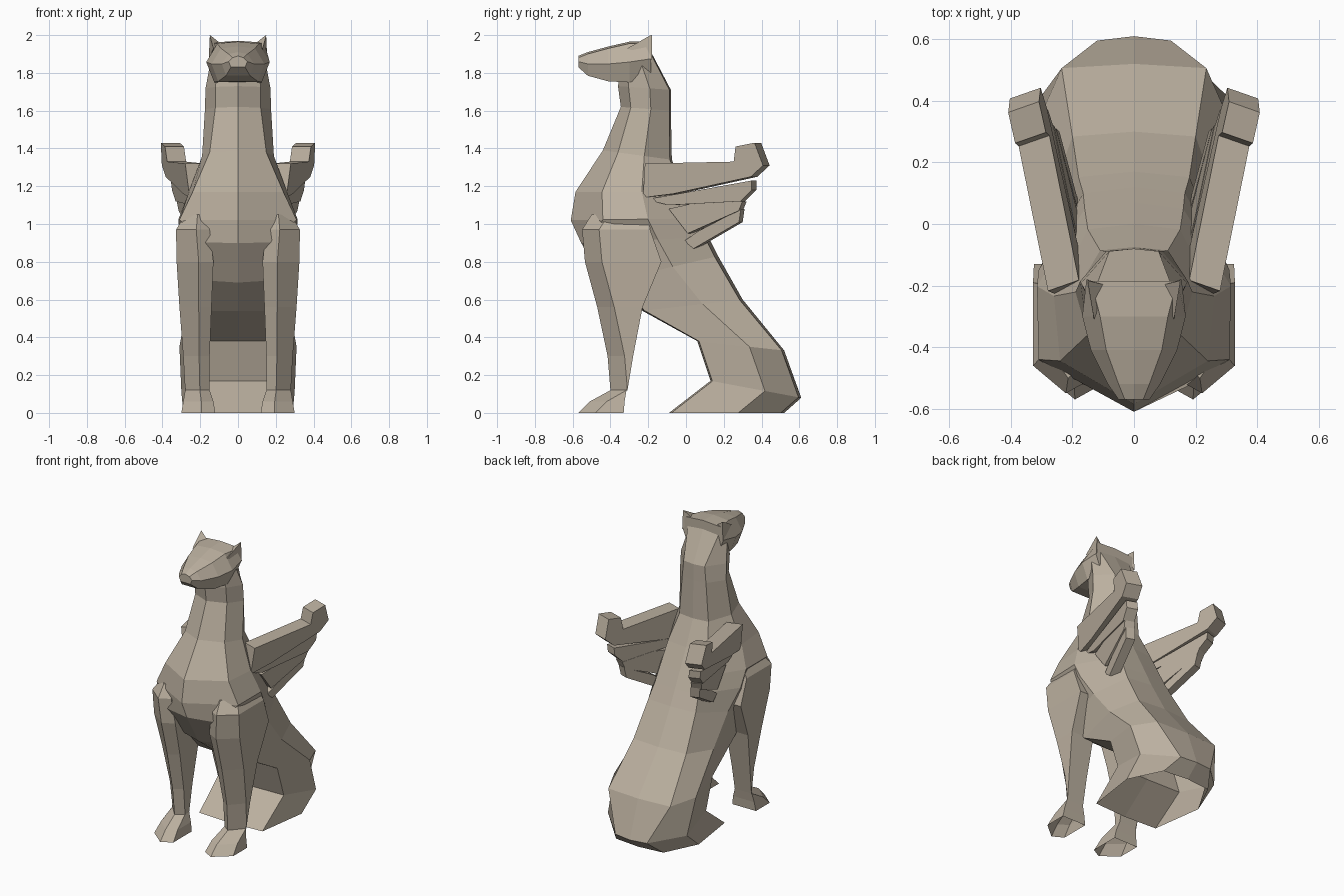
import bpy, bmesh

stone = bpy.data.materials.new("warm grey stone")
stone.diffuse_color = (0.50, 0.435, 0.35, 1)


def loft(name, rings, flip=1, cap_end=True):
    """Skin equal-length point rings and cap the ends; flip=-1 mirrors in x."""
    bm = bmesh.new()
    vs = [[bm.verts.new((p[0] * flip, p[1], p[2])) for p in r] for r in rings]
    n = len(vs[0])
    for a, b in zip(vs, vs[1:]):
        for i in range(n):
            j = (i + 1) % n
            bm.faces.new((a[i], a[j], b[j], b[i]))
    bm.faces.new(vs[0])
    end = bm.faces.new(vs[-1])
    bmesh.ops.recalc_face_normals(bm, faces=bm.faces)
    if not cap_end:
        bm.faces.remove(end)
    me = bpy.data.meshes.new(name)
    bm.to_mesh(me)
    bm.free()
    me.materials.append(stone)
    ob = bpy.data.objects.new(name, me)
    bpy.context.collection.objects.link(ob)
    return ob


def symmetric(half):
    """Close a half ring (first and last points on x = 0) by mirroring."""
    return half + [(-x, y, z) for x, y, z in half[-2:0:-1]]


# Body: tilted rings from the neck down to the open-bottomed seat
# front y, front z, back y, back z, front-corner t, front / side / back half widths
body = [
    (-0.34, 1.84, -0.19, 1.92, 0.20, 0.10, 0.14, 0.12),
    (-0.36, 1.73, -0.08, 1.71, 0.20, 0.12, 0.172, 0.08),
    (-0.345, 1.62, -0.08, 1.60, 0.20, 0.12, 0.175, 0.09),
    (-0.44, 1.39, -0.075, 1.34, 0.22, 0.15, 0.19, 0.11),
    (-0.585, 1.17, 0.00, 1.17, 0.24, 0.24, 0.26, 0.15),
    (-0.61, 1.02, 0.07, 1.03, 0.25, 0.31, 0.315, 0.16),
    (-0.555, 0.90, 0.12, 0.93, 0.06, 0.20, 0.31, 0.165),
    (-0.43, 0.69, 0.17, 0.83, 0.10, 0.22, 0.27, 0.18),
    (-0.23, 0.54, 0.30, 0.60, 0.02, 0.22, 0.27, 0.20),
    (0.06, 0.38, 0.52, 0.33, 0.02, 0.25, 0.31, 0.235),
    (0.13, 0.17, 0.61, 0.08, 0.02, 0.25, 0.30, 0.12),
    (-0.09, 0.00, 0.52, 0.00, 0.02, 0.24, 0.29, 0.18),
]
rings = []
for fy, fz, by, bz, ta, wa, wb, wc in body:
    pts = [(0, 0), (wa, ta), (wb, 0.6), (wc, 0.97), (0, 1)]
    rings.append(symmetric([(w, fy + (by - fy) * t, fz + (bz - fz) * t) for w, t in pts]))
loft("body", rings, cap_end=False)

# Head: rings from nose to nape (y, bottom z, top z, half width, top half width)
head = [
    (-0.57, 1.83, 1.89, 0.05, 0.03),
    (-0.52, 1.785, 1.91, 0.085, 0.05),
    (-0.41, 1.755, 1.94, 0.14, 0.09),
    (-0.30, 1.75, 1.965, 0.168, 0.11),
    (-0.185, 1.78, 1.97, 0.155, 0.14),
]
loft("head", [symmetric([(0, y, b), (w * 0.75, y, b), (w, y, b * 0.5 + t * 0.5),
                         (wt, y, t - 0.01), (0, y, t)]) for y, b, t, w, wt in head])

# Front legs with paws: z, inner x, outer x, front y, back y
leg = [
    (1.05, 0.17, 0.28, -0.50, -0.20),
    (0.97, 0.15, 0.328, -0.55, -0.19),
    (0.80, 0.13, 0.325, -0.535, -0.13),
    (0.56, 0.14, 0.31, -0.47, -0.23),
    (0.30, 0.15, 0.29, -0.415, -0.28),
    (0.12, 0.15, 0.28, -0.40, -0.315),
    (0.06, 0.13, 0.29, -0.51, -0.325),
    (0.00, 0.12, 0.30, -0.57, -0.33),
]
leg_rings = [[(a, f + 0.04, z), (a * 0.6 + b * 0.4, f, z), (b, f + 0.09, z), (b, k, z), (a, k, z)]
             for z, a, b, f, k in leg]

# Wing feathers: side outlines (y, z) with a half thickness and inward offset
feathers = {
    "upper_wing": (0.05, 0.0, [(-0.21, 1.14), (-0.20, 1.32), (0.27, 1.33), (0.28, 1.41),
                               (0.38, 1.43), (0.425, 1.31), (0.36, 1.25), (-0.05, 1.16)]),
    "middle_feather": (0.035, 0.01, [(-0.20, 1.13), (0.0, 1.165), (0.36, 1.23),
                                     (0.36, 1.18), (0.30, 1.12), (-0.08, 1.10)]),
    "lower_feather": (0.032, 0.015, [(-0.08, 1.08), (0.05, 1.11), (0.31, 1.12),
                                     (0.29, 1.07), (0.02, 0.95)]),
    "bottom_feather": (0.028, 0.02, [(0.0, 0.91), (0.08, 0.965), (0.30, 1.08),
                                     (0.29, 1.01), (0.05, 0.87)]),
}


def feather_ring(outline, side, inset):
    # wings splay outward toward the tip and lean outward with height
    return [(0.233 + 0.20 * (y + 0.17) + 0.12 * (z - 1.3) - inset + side, y - side * 0.35, z)
            for y, z in outline]


for s, label in ((1, "right"), (-1, "left")):
    loft("front_leg_" + label, leg_rings, s, cap_end=False)
    for name, (half, inset, outline) in feathers.items():
        loft(name + "_" + label,
             [feather_ring(outline, -half, inset), feather_ring(outline, half, inset)], s)
    # Ear: tapered triangle rising off the back corner of the head
    loft("ear_" + label, [
        [(0.085, -0.20, 1.95), (0.13, -0.31, 1.93), (0.155, -0.18, 1.87)],
        [(0.145, -0.185, 1.998), (0.15, -0.19, 1.998), (0.149, -0.18, 2.0)],
    ], s)
